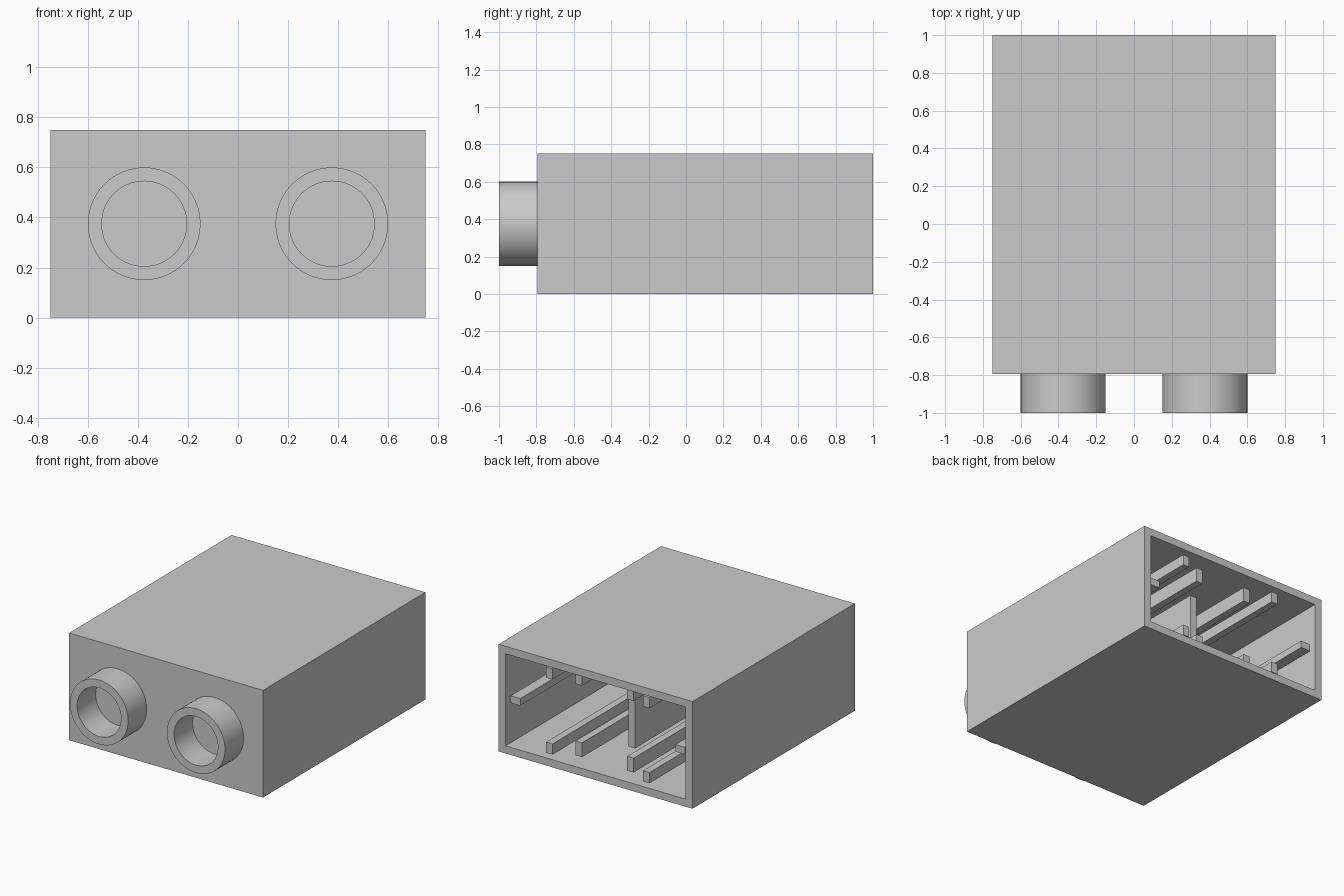
import bpy
import bmesh
from math import pi, radians
from mathutils import Matrix, Vector

cube = bpy.data.objects.get("Cube")
if cube:
    bpy.data.objects.remove(cube, do_unlink=True)

grey = bpy.data.materials.new("light_grey")
grey.use_nodes = True
colour = (0.6, 0.6, 0.6, 1)
grey.diffuse_color = colour
grey.node_tree.nodes["Principled BSDF"].inputs["Base Color"].default_value = colour

HALF_W, HEIGHT, BACK, FRONT, WALL = 0.75, 0.75, 1.0, -0.795, 0.075
INNER_W, FLOOR, CEILING = HALF_W - WALL, WALL, HEIGHT - WALL
INNER_FRONT = FRONT + WALL


def finish(name, bm):
    bmesh.ops.recalc_face_normals(bm, faces=bm.faces)
    mesh = bpy.data.meshes.new(name)
    bm.to_mesh(mesh)
    bm.free()
    mesh.materials.append(grey)
    obj = bpy.data.objects.new(name, mesh)
    bpy.context.collection.objects.link(obj)
    return obj


def box_mesh(x0, x1, y0, y1, z0, z1):
    bm = bmesh.new()
    centre = Vector((x0 + x1, y0 + y1, z0 + z1)) / 2
    size = Matrix.Diagonal((x1 - x0, y1 - y0, z1 - z0, 1))
    bmesh.ops.create_cube(bm, size=1, matrix=Matrix.Translation(centre) @ size)
    return bm


def box(name, *bounds):
    return finish(name, box_mesh(*bounds))


# Housing: a block hollowed out from its open back
bm = box_mesh(-HALF_W, HALF_W, FRONT, BACK, 0, HEIGHT)
bm.normal_update()
back = max(bm.faces, key=lambda f: f.calc_center_median().y)
bmesh.ops.inset_region(bm, faces=[back], thickness=WALL)
hollow = bmesh.ops.extrude_discrete_faces(bm, faces=[back])["faces"][0]
bmesh.ops.translate(bm, verts=hollow.verts, vec=(0, INNER_FRONT - BACK, 0))
finish("housing", bm)


# Round sockets: a ring profile spun around the front-back axis
def socket(name, x):
    bm = bmesh.new()
    axis = Vector((x, 0, HEIGHT / 2))
    profile = [(0.17, FRONT), (0.17, -1), (0.225, -1), (0.225, FRONT)]
    verts = [bm.verts.new(axis + Vector((r, y, 0))) for r, y in profile]
    edges = [bm.edges.new(pair) for pair in zip(verts, verts[1:])]
    bmesh.ops.spin(bm, geom=verts + edges, cent=axis, axis=(0, 1, 0),
                   angle=2 * pi, steps=64)
    bmesh.ops.remove_doubles(bm, verts=bm.verts, dist=0.0005)
    obj = finish(name, bm)
    bpy.ops.object.select_all(action='DESELECT')
    obj.select_set(True)
    bpy.context.view_layer.objects.active = obj
    bpy.ops.object.shade_smooth_by_angle(angle=radians(30))


# Mirrored sockets and long inner rails on the floor, ceiling and side walls
for side, s in (("left", 1), ("right", -1)):
    socket(side + "_socket", 0.375 * s)
    for kind, x, end, tall in (("outer", 0.375, 0.975, 0.075),
                               ("inner", 0.2, 0.9, 0.1)):
        x0, x1 = x * s - 0.025, x * s + 0.025
        box(f"{side}_{kind}_floor_rail", x0, x1, INNER_FRONT, end, FLOOR, FLOOR + tall)
        box(f"{side}_{kind}_ceiling_rail", x0, x1, INNER_FRONT, end, CEILING - tall, CEILING)
    x0, x1 = sorted((INNER_W * s, (INNER_W - 0.075) * s))
    box(side + "_wall_rail", x0, x1, INNER_FRONT, 0.975, 0.35, 0.4)

# Centre partition from floor to ceiling
box("centre_divider", -0.025, 0.025, INNER_FRONT, 0.6, FLOOR, CEILING)
